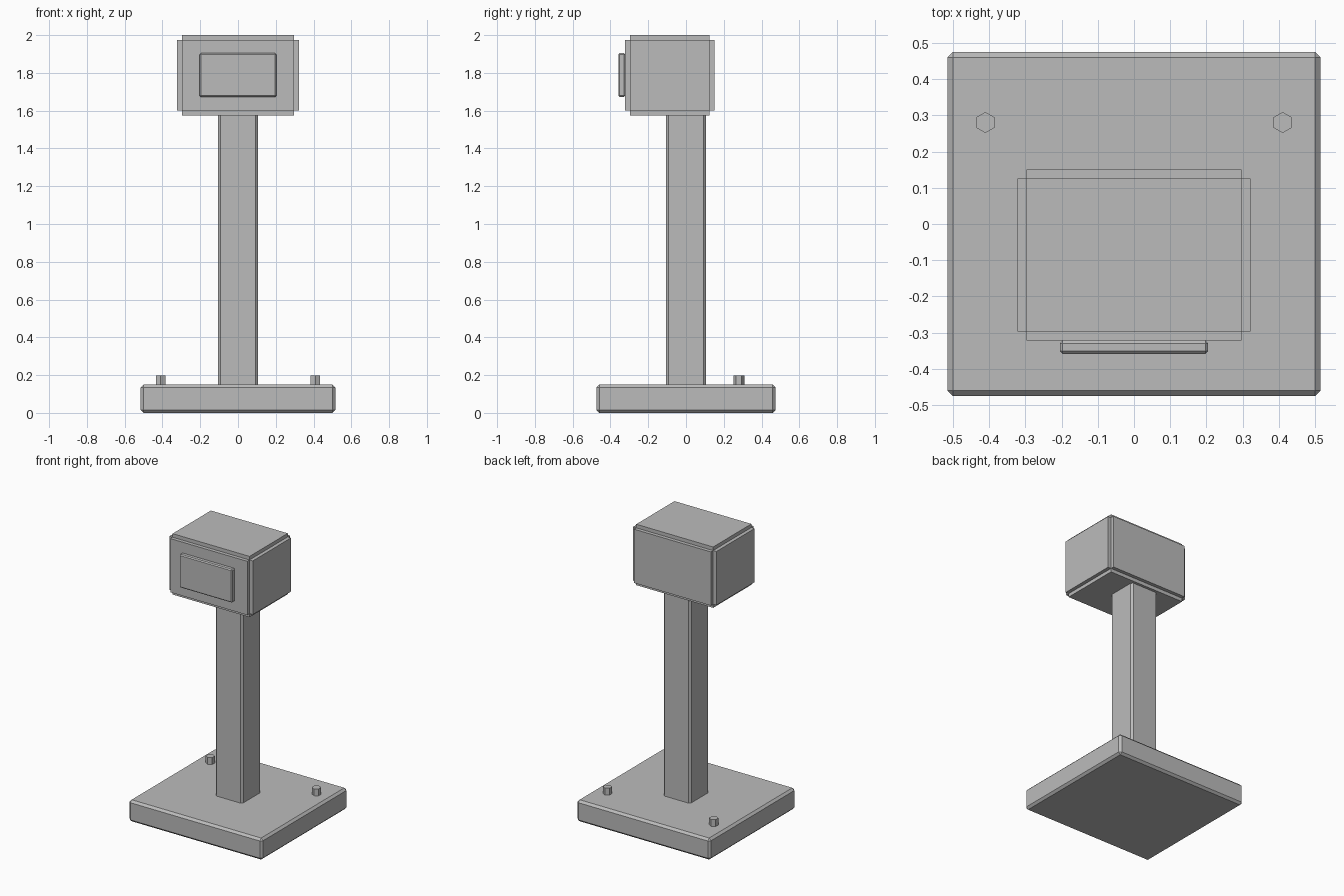
import bpy
import bmesh
from mathutils import Matrix, Vector

default_cube = bpy.data.objects.get("Cube")
if default_cube:
    bpy.data.objects.remove(default_cube, do_unlink=True)

# Single flat grey for every part
GREY = (0.5, 0.5, 0.5, 1.0)
grey = bpy.data.materials.new("plain grey")
grey.use_nodes = True
grey.diffuse_color = GREY
grey.node_tree.nodes["Principled BSDF"].inputs["Base Color"].default_value = GREY


def add_object(name, bm):
    bmesh.ops.recalc_face_normals(bm, faces=bm.faces)
    mesh = bpy.data.meshes.new(name)
    bm.to_mesh(mesh)
    bm.free()
    mesh.materials.append(grey)
    obj = bpy.data.objects.new(name, mesh)
    bpy.context.collection.objects.link(obj)
    return obj


def box_mesh(low, high):
    low, high = Vector(low), Vector(high)
    bm = bmesh.new()
    matrix = Matrix.Translation((low + high) / 2) @ Matrix.Diagonal((high - low).to_4d())
    bmesh.ops.create_cube(bm, size=1, matrix=matrix)
    return bm


def chamfered_box(name, low, high, width):
    obj = add_object(name, box_mesh(low, high))
    bevel = obj.modifiers.new("chamfer", 'BEVEL')
    bevel.width = width
    bevel.segments = 1
    return obj


# Base slab and upright post
chamfered_box("base", (-0.515, -0.474, 0), (0.515, 0.474, 0.15), 0.015)
chamfered_box("post", (-0.106, -0.106, 0.12), (0.106, 0.106, 1.595), 0.013)

# Head: a core box with each face raised, leaving stepped edges
STEP = 0.025
head = box_mesh((-0.297, -0.297, 1.6), (0.297, 0.125, 1.975))
raised = bmesh.ops.extrude_discrete_faces(head, faces=head.faces[:])["faces"]
for face in raised:
    face.normal_update()
    bmesh.ops.translate(head, verts=face.verts, vec=face.normal * STEP)
add_object("head", head)

# Front panel
chamfered_box("front_panel", (-0.204, -0.358, 1.672), (0.204, -0.322, 1.904), 0.007)

# Hexagonal bolts at the back corners of the base
for side, name in ((1, "left_bolt"), (-1, "right_bolt")):
    bolt = bmesh.new()
    bmesh.ops.create_cone(bolt, cap_ends=True, segments=6, radius1=0.029,
                          radius2=0.029, depth=0.06,
                          matrix=Matrix.Translation((side * 0.41, 0.28, 0.168)))
    add_object(name, bolt)
